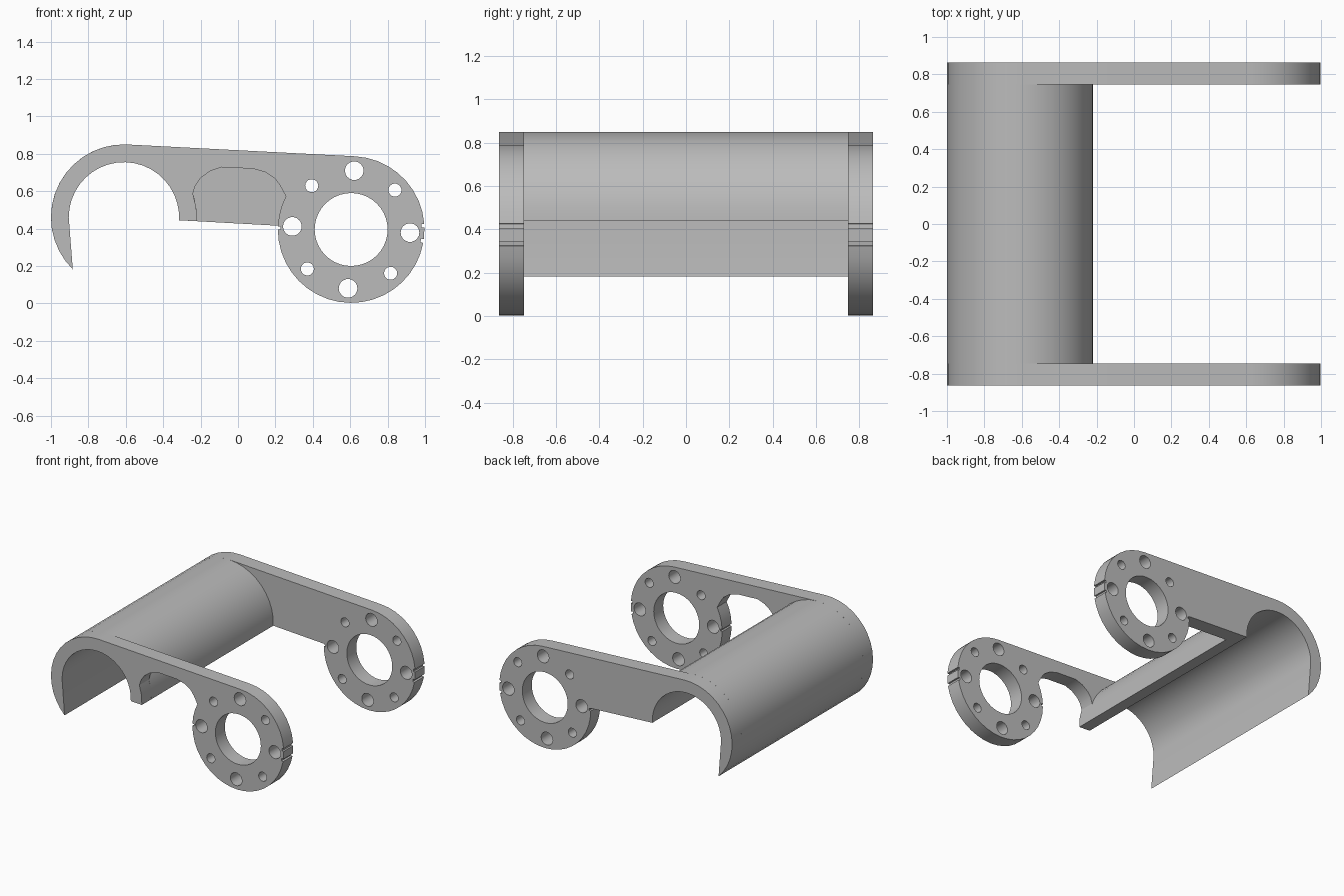
import bpy
import math

cube = bpy.data.objects.get("Cube")
if cube:
    bpy.data.objects.remove(cube)

grey = bpy.data.materials.new("plain grey")
grey.use_nodes = True
grey.diffuse_color = (0.5, 0.5, 0.5, 1)
grey.node_tree.nodes["Principled BSDF"].inputs["Base Color"].default_value = (0.5, 0.5, 0.5, 1)

HOOK, HOOK_R, HOOK_IN = (-0.61, 0.46), 0.39, 0.295
RING, RING_R, BORE_R = (0.605, 0.395), 0.392, 0.195
HALF_WIDTH, INNER_Y = 0.863, 0.747
TILT = -3


def arc(centre, r, start, end, step=9):
    n = max(1, round(abs(end - start) / step))
    angles = [math.radians(start + (end - start) * i / n) for i in range(n + 1)]
    return [(centre[0] + r * math.cos(a), centre[1] + r * math.sin(a)) for a in angles]


def notch(start, end):
    # shallow slot cut into the ring rim
    return arc(RING, RING_R - 0.015, start, end)


def extrude_profile(name, loops, y0, y1):
    # filled 2D outline with holes, extruded along y
    curve = bpy.data.curves.new(name, "CURVE")
    curve.dimensions = "2D"
    curve.fill_mode = "BOTH"
    curve.extrude = (y1 - y0) / 2
    for pts in loops:
        spline = curve.splines.new("POLY")
        spline.points.add(len(pts) - 1)
        for p, (x, z) in zip(spline.points, pts):
            p.co = (x, z, 0, 1)
        spline.use_cyclic_u = True
    obj = bpy.data.objects.new(name, curve)
    bpy.context.collection.objects.link(obj)
    obj.location.y = (y0 + y1) / 2
    obj.rotation_euler.x = math.pi / 2
    bpy.ops.object.select_all(action="DESELECT")
    obj.select_set(True)
    bpy.context.view_layer.objects.active = obj
    bpy.ops.object.convert(target="MESH")
    obj = bpy.context.view_layer.objects.active
    bpy.ops.object.mode_set(mode="EDIT")
    bpy.ops.mesh.select_all(action="SELECT")
    bpy.ops.mesh.remove_doubles(threshold=0.0005)
    bpy.ops.mesh.normals_make_consistent(inside=False)
    bpy.ops.object.mode_set(mode="OBJECT")
    obj.data.materials.clear()
    obj.data.materials.append(grey)
    bpy.ops.object.shade_smooth_by_angle(angle=math.radians(30))
    return obj


# hook shaped inner edge shared by the shell and the arms
hook_inner = arc(HOOK, HOOK_IN, TILT, 180)
tip_angle = 225.5

# curved shell between the arms
shell = arc(HOOK, HOOK_R, tip_angle, TILT) + hook_inner
extrude_profile("curved_shell", [shell], -INNER_Y, INNER_Y)

# ring holes: centre bore and eight holes of alternating size
holes = [arc(RING, BORE_R, 0, 351)]
for i in range(8):
    centre = arc(RING, 0.315, 45 * i + TILT, 0)[0]
    holes.append(arc(centre, 0.035 if i % 2 else 0.05, 0, 340, 20))

# outer edge of an arm, from the hook tip round the ring to the left notch
edge = arc(HOOK, HOOK_R, tip_angle, 87)
edge += arc(RING, RING_R, 87, 4.5) + notch(4.5, 1.5)
edge += arc(RING, RING_R, 1.5, -7.5) + notch(-7.5, -10.5)
edge += arc(RING, RING_R, -10.5, -180) + notch(-180, -182.5)

# solid back arm
back = edge + arc(RING, RING_R, -182.5, -183) + hook_inner
extrude_profile("back_arm", [back] + holes, INNER_Y, HALF_WIDTH)

# front arm with an arched cut-out in its lower edge
arch = [(0.225, 0.63), (0.20, 0.665), (0.15, 0.70), (0.08, 0.72),
        (-0.09, 0.728), (-0.15, 0.707), (-0.20, 0.67), (-0.228, 0.63)]
front = edge + arc(RING, RING_R, -182.5, -207) + arch
front += arc(HOOK, HOOK_R, 19, TILT) + hook_inner
extrude_profile("front_arm", [front] + holes, -HALF_WIDTH, -INNER_Y)
